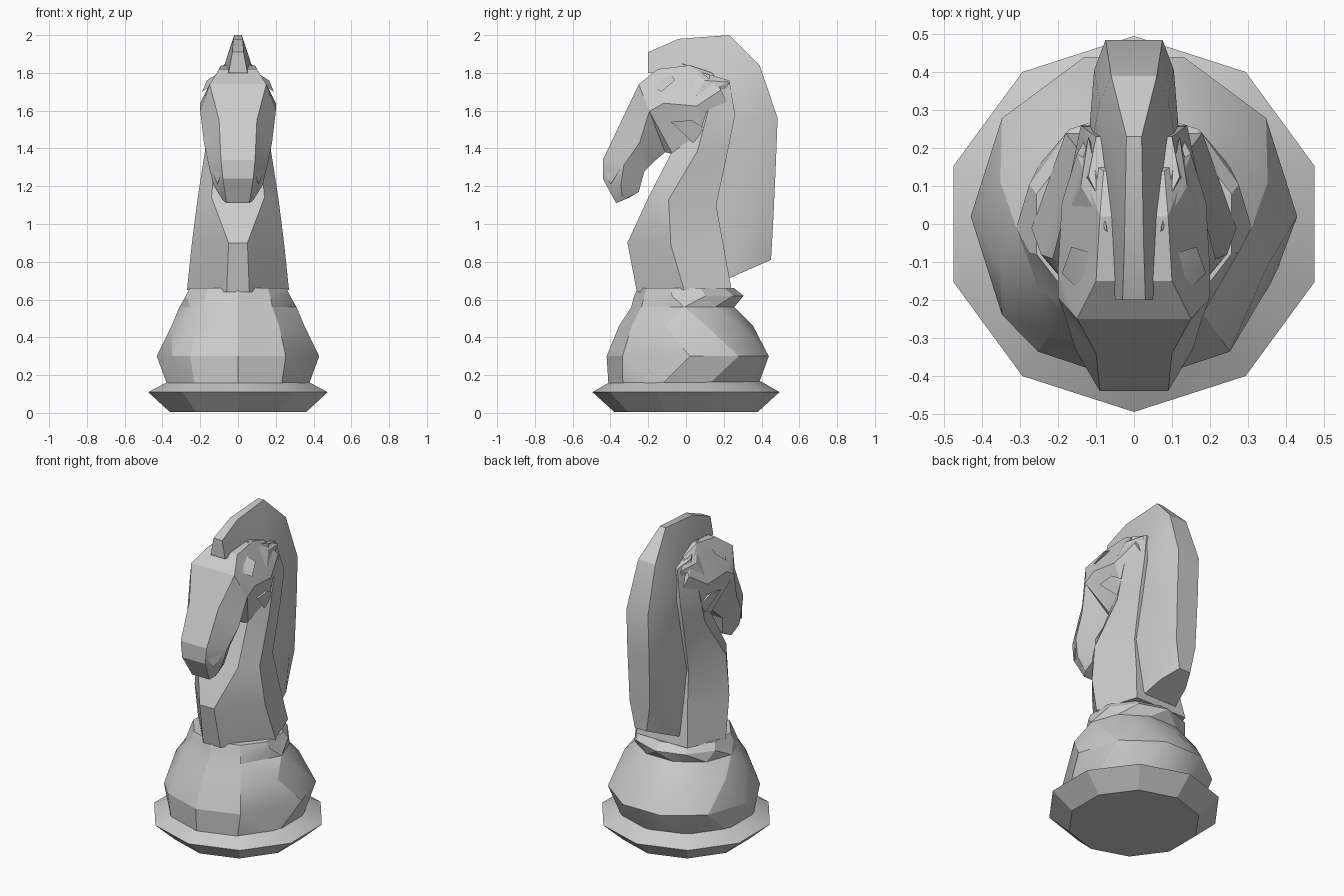
import bpy, bmesh, math

cube = bpy.data.objects.get("Cube")
if cube:
    bpy.data.objects.remove(cube, do_unlink=True)

stone = bpy.data.materials.new("light_grey_stone")
stone.use_nodes = True
stone.diffuse_color = (0.6, 0.6, 0.6, 1)
stone.node_tree.nodes["Principled BSDF"].inputs["Base Color"].default_value = (0.6, 0.6, 0.6, 1)


def finish(name, bm):
    """Turn a bmesh into a faceted stone part."""
    bmesh.ops.triangulate(bm, faces=bm.faces[:], quad_method='SHORT_EDGE')
    bmesh.ops.recalc_face_normals(bm, faces=bm.faces[:])
    mesh = bpy.data.meshes.new(name)
    bm.to_mesh(mesh)
    bm.free()
    mesh.materials.append(stone)
    obj = bpy.data.objects.new(name, mesh)
    bpy.context.collection.objects.link(obj)
    bpy.ops.object.select_all(action='DESELECT')
    obj.select_set(True)
    bpy.context.view_layer.objects.active = obj
    bpy.ops.object.shade_smooth_by_angle(angle=math.radians(22))


def skin(name, rings):
    """Bridge a list of equal-sized rings and cap both ends."""
    bm = bmesh.new()
    loops = [[bm.verts.new(p) for p in ring] for ring in rings]
    n = len(loops[0])
    for a, b in zip(loops, loops[1:]):
        for i in range(n):
            j = (i + 1) % n
            bm.faces.new((a[i], a[j], b[j], b[i]))
    bm.faces.new(loops[0])
    bm.faces.new(loops[-1])
    finish(name, bm)


def turned(name, profile, sides=10):
    """Oval turned part; rings are (z, x radius, y radius, y centre, rear twist)."""
    step = math.tau / sides
    rings = []
    for z, rx, ry, cy, twist in profile:
        ring = []
        for i in range(sides):
            a = math.pi / 2 + i * step
            if math.sin(a) > -0.4:
                a += twist * step
            ring.append((rx * math.cos(a), cy + ry * math.sin(a), z))
        rings.append(ring)
    skin(name, rings)


def loft(name, sections):
    """Symmetric loft; sections are (edge A y, z, edge B y, z, half widths A, middle, B,
    position of the middle between A and B)."""
    rings = []
    for ya, za, yb, zb, wa, wm, wb, t in sections:
        half = [(wa, ya, za), (wm, ya + t * (yb - ya), za + t * (zb - za)), (wb, yb, zb)]
        rings.append(half + [(-x, y, z) for x, y, z in reversed(half)])
    skin(name, rings)


def wedge_pair(name, points):
    """Small chiselled wedge, mirrored to both sides."""
    for side, sign in (("left", 1), ("right", -1)):
        bm = bmesh.new()
        verts = [bm.verts.new((sign * x, y, z)) for x, y, z in points]
        bmesh.ops.convex_hull(bm, input=verts)
        finish(f"{side}_{name}", bm)


# Foot rim
turned("base_rim", [
    (.005, .38, .38, 0, 0),
    (.11, .5, .495, 0, 0),
    (.165, .39, .40, 0, 0),
])

# Bulging pedestal
turned("pedestal", [
    (.14, .39, .395, -.015, 0),
    (.30, .43, .44, .02, .5),
    (.46, .37, .355, 0, 0),
    (.56, .31, .28, -.01, .5),
    (.62, .29, .29, .015, 0),
    (.66, .27, .255, 0, 0),
])

# Neck, keeled chest edge then back edge
loft("neck", [
    (-.26, .64, .24, .66, .06, .27, .18, .5),
    (-.31, .90, .20, .88, .05, .245, .15, .45),
    (-.20, 1.14, .16, 1.10, .14, .215, .13, .3),
    (-.07, 1.39, .22, 1.38, .12, .175, .14, .45),
    (-.03, 1.60, .26, 1.58, .10, .17, .14, .5),
    (.02, 1.82, .23, 1.76, .07, .12, .10, .5),
])

# Head, forehead edge then jaw edge, from poll to lips
loft("head", [
    (.14, 1.80, .24, 1.60, .08, .15, .12, .45),
    (.02, 1.84, .10, 1.36, .09, .19, .14, .45),
    (-.15, 1.82, -.07, 1.37, .10, .20, .12, .40),
    (-.25, 1.74, -.11, 1.38, .15, .20, .09, .40),
    (-.34, 1.55, -.17, 1.33, .10, .18, .09, .55),
    (-.44, 1.34, -.22, 1.28, .09, .155, .10, .5),
    (-.44, 1.24, -.25, 1.17, .08, .13, .08, .5),
    (-.37, 1.11, -.30, 1.14, .06, .08, .06, .5),
])

# Mane, outer crest then root, from forelock to nape
loft("mane", [
    (-.20, 1.91, -.20, 1.80, .03, .04, .05, .5),
    (-.04, 1.98, -.06, 1.80, .025, .045, .06, .5),
    (.23, 2.0, .12, 1.76, .02, .06, .08, .5),
    (.39, 1.84, .22, 1.68, .06, .09, .11, .4),
    (.485, 1.56, .22, 1.57, .075, .105, .12, .3),
    (.475, 1.30, .17, 1.35, .075, .105, .12, .3),
    (.46, .98, .13, 1.08, .07, .105, .12, .3),
    (.45, .81, .20, .70, .04, .09, .12, .4),
])

# Chiselled facial details, mostly sunk into the head
wedge_pair("ear", [(.07, -.02, 1.85), (.14, .10, 1.76), (.12, .23, 1.75), (.165, .05, 1.68), (.10, .18, 1.64)])
wedge_pair("brow", [(.10, -.22, 1.76), (.165, -.06, 1.76), (.19, -.13, 1.70), (.10, -.08, 1.80)])
wedge_pair("cheek", [(.19, -.08, 1.54), (.19, .03, 1.55), (.16, .14, 1.48), (.14, .10, 1.37), (.10, .04, 1.52)])
wedge_pair("nostril", [(.09, -.43, 1.27), (.14, -.35, 1.29), (.11, -.40, 1.21), (.08, -.36, 1.26)])
